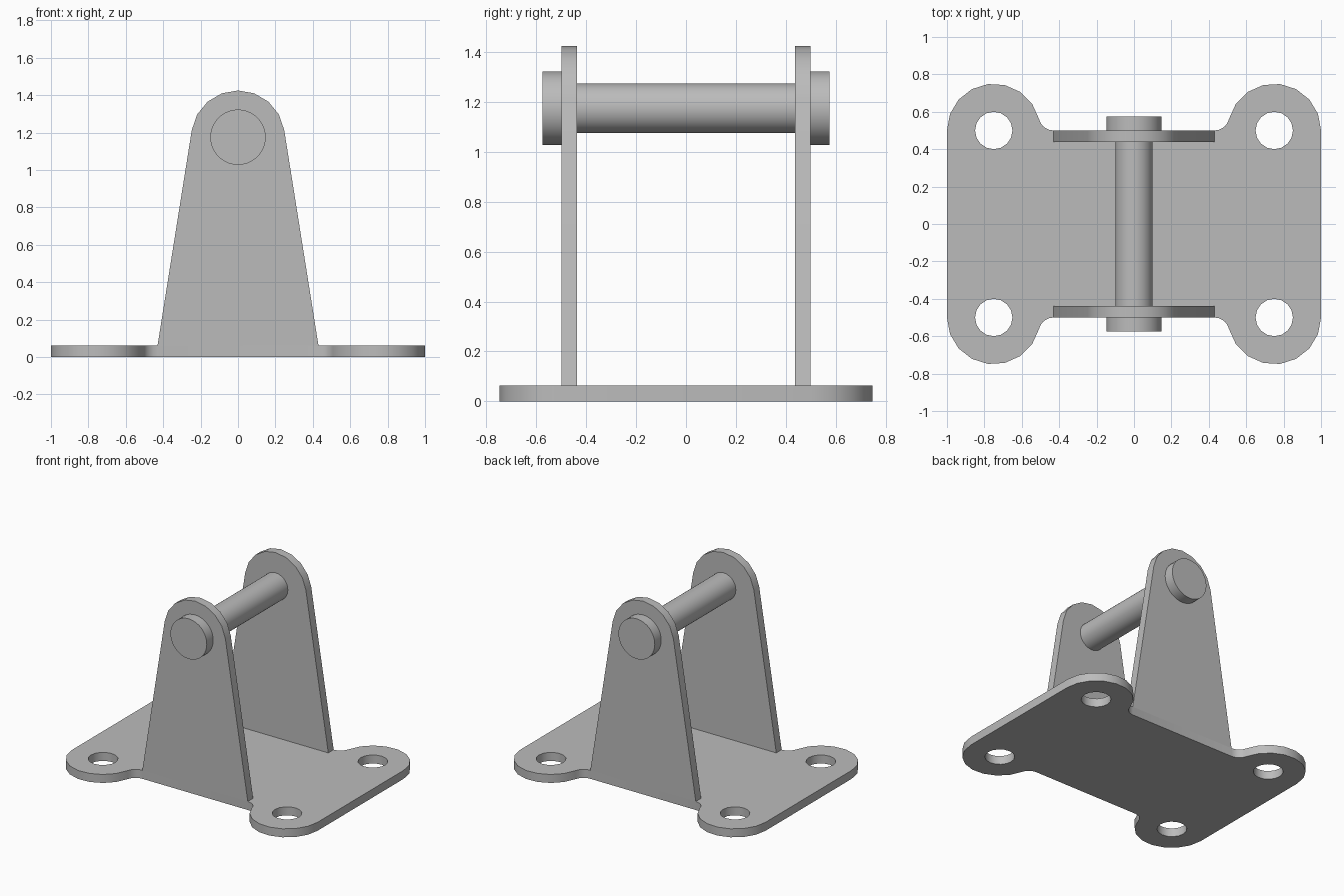
import bpy, bmesh
from math import sin, cos, pi, radians, atan2
from mathutils import Matrix

cube = bpy.data.objects.get("Cube")
if cube:
    bpy.data.objects.remove(cube, do_unlink=True)

THICK = 0.0625
PIN_Z = 1.175

steel = bpy.data.materials.new("grey_steel")
steel.use_nodes = True
GREY = (0.5, 0.5, 0.5, 1)
steel.diffuse_color = GREY
steel.node_tree.nodes["Principled BSDF"].inputs["Base Color"].default_value = GREY


def arc(cx, cy, r, start, end, steps):
    """Points along an arc, angles in degrees."""
    angles = [radians(start + (end - start) * i / steps) for i in range(steps + 1)]
    return [(cx + r * cos(a), cy + r * sin(a)) for a in angles]


def finish(name, bm, matrix=None):
    if matrix:
        bm.transform(matrix)
    bmesh.ops.recalc_face_normals(bm, faces=bm.faces[:])
    mesh = bpy.data.meshes.new(name)
    bm.to_mesh(mesh)
    bm.free()
    mesh.materials.append(steel)
    obj = bpy.data.objects.new(name, mesh)
    bpy.context.collection.objects.link(obj)
    bpy.ops.object.select_all(action='DESELECT')
    bpy.context.view_layer.objects.active = obj
    obj.select_set(True)
    bpy.ops.object.shade_smooth_by_angle(angle=radians(35))
    return obj


def extruded(name, loops, depth, matrix=None):
    """Fill an outline (with optional hole loops) and extrude it along z."""
    bm = bmesh.new()
    edges = []
    for loop in loops:
        verts = [bm.verts.new((x, y, 0)) for x, y in loop]
        edges += [bm.edges.new((v, verts[i - 1])) for i, v in enumerate(verts)]
    bmesh.ops.triangle_fill(bm, edges=edges, use_beauty=True)
    geom = bmesh.ops.extrude_face_region(bm, geom=bm.faces[:], use_keep_orig=True)["geom"]
    top = [g for g in geom if isinstance(g, bmesh.types.BMVert)]
    bmesh.ops.translate(bm, verts=top, vec=(0, 0, depth))
    return finish(name, bm, matrix)


def cylinder(name, radius, y0, y1):
    bm = bmesh.new()
    bmesh.ops.create_cone(bm, cap_ends=True, segments=40, radius1=radius,
                          radius2=radius, depth=y1 - y0)
    place = Matrix.Translation((0, (y0 + y1) / 2, PIN_Z)) @ Matrix.Rotation(pi / 2, 4, 'X')
    return finish(name, bm, place)


# Base plate: one lobed corner with a filleted neck, mirrored to four
neck = atan2(0.08, 0.32) * 180 / pi
corner = arc(0.75, 0.5, 0.25, 0, 180 - neck, 8) + arc(0.43, 0.58, 0.08, -neck, -90, 5)[1:]
half = corner + [(-x, y) for x, y in reversed(corner)]
outline = half + [(x, -y) for x, y in reversed(half)]
holes = [arc(sx * 0.75, sy * 0.5, 0.1, 0, 337.5, 15) for sx in (1, -1) for sy in (1, -1)]
extruded("base_plate", [outline] + holes, THICK)

# Tapered upright cheeks with rounded tops, flush with the plate edges
cheek = [(0.43, THICK)] + arc(0, PIN_Z, 0.25, 9, 171, 8) + [(-0.43, THICK)]
upright = Matrix.Rotation(pi / 2, 4, 'X')
for name, y in (("front_cheek", -0.5 + THICK), ("back_cheek", 0.5)):
    extruded(name, [cheek], THICK, Matrix.Translation((0, y, 0)) @ upright)

# Cross pin and its two heads
cylinder("cross_pin", 0.1, -0.5 + THICK, 0.5 - THICK)
cylinder("front_pin_head", 0.148, -0.575, -0.5)
cylinder("back_pin_head", 0.148, 0.5, 0.575)
